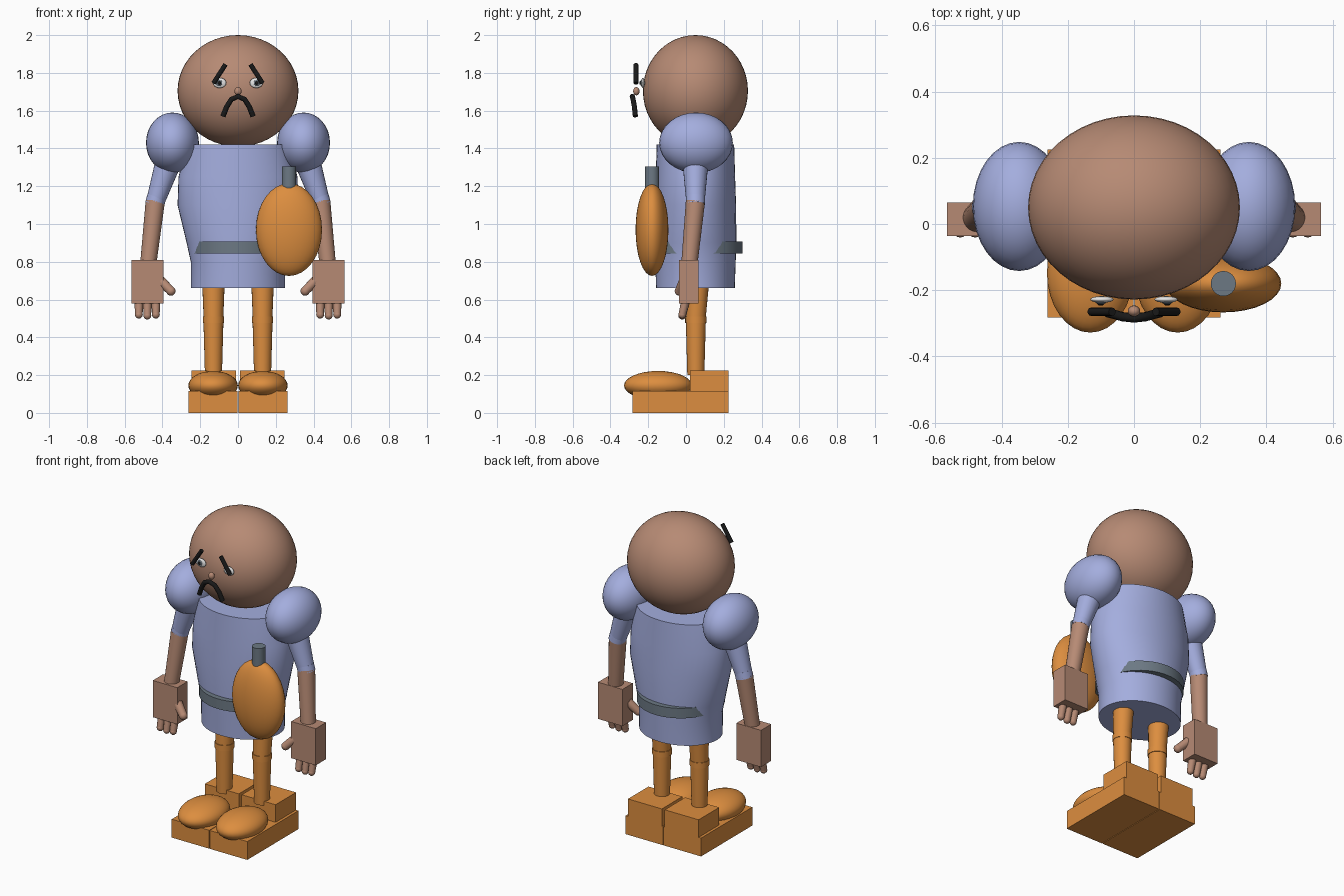
import bpy, bmesh, math
from mathutils import Vector

if "Cube" in bpy.data.objects:
    bpy.data.objects.remove(bpy.data.objects["Cube"])


def material(name, rgb):
    m = bpy.data.materials.new(name)
    m.diffuse_color = (*rgb, 1)
    m.use_nodes = True
    m.node_tree.nodes["Principled BSDF"].inputs["Base Color"].default_value = m.diffuse_color
    return m


SKIN = material("brown skin", (0.47, 0.255, 0.175))
BLUE = material("periwinkle cloth", (0.37, 0.42, 0.73))
ORANGE = material("orange", (0.72, 0.27, 0.05))
GREY = material("slate grey", (0.15, 0.19, 0.23))
BLACK = material("black", (0.01, 0.01, 0.01))
WHITE = material("white", (0.8, 0.8, 0.8))


def finish(ob, name, mat, smooth=True):
    ob.name = name
    ob.data.materials.append(mat)
    if smooth:
        bpy.ops.object.select_all(action='DESELECT')
        ob.select_set(True)
        bpy.context.view_layer.objects.active = ob
        bpy.ops.object.shade_smooth_by_angle(angle=math.radians(35))
    return ob


def ball(name, mat, loc, radii, seg=32):
    bpy.ops.mesh.primitive_uv_sphere_add(segments=seg, ring_count=seg // 2, location=loc)
    ob = bpy.context.object
    ob.scale = radii
    return finish(ob, name, mat)


def box(name, mat, lo, hi):
    lo, hi = Vector(lo), Vector(hi)
    bpy.ops.mesh.primitive_cube_add(size=1, location=(lo + hi) / 2)
    ob = bpy.context.object
    ob.scale = hi - lo
    return finish(ob, name, mat, False)


def rod(name, mat, a, b, ra, rb=None, seg=24):
    a, b = Vector(a), Vector(b)
    bpy.ops.mesh.primitive_cone_add(vertices=seg, radius1=ra, radius2=ra if rb is None else rb,
                                    depth=(b - a).length, location=(a + b) / 2)
    ob = bpy.context.object
    ob.rotation_euler = (b - a).to_track_quat('Z', 'Y').to_euler()
    return finish(ob, name, mat)


def loft(name, mat, sections, cy, seg=48):
    """Stack of elliptical sections (z, rx, ry) with closed ends."""
    bm = bmesh.new()
    rings = []
    for z, rx, ry in sections:
        angles = [2 * math.pi * i / seg for i in range(seg)]
        rings.append([bm.verts.new((rx * math.cos(t), cy + ry * math.sin(t), z)) for t in angles])
    for low, high in zip(rings, rings[1:]):
        for i in range(seg):
            j = (i + 1) % seg
            bm.faces.new((low[i], low[j], high[j], high[i]))
    bm.faces.new(rings[0][::-1])
    bm.faces.new(rings[-1])
    me = bpy.data.meshes.new(name)
    bm.to_mesh(me)
    bm.free()
    ob = bpy.data.objects.new(name, me)
    bpy.context.collection.objects.link(ob)
    return finish(ob, name, mat)


# Head and torso
ball("head", SKIN, (0, 0.05, 1.705), (0.32, 0.278, 0.295), 48)
loft("torso", BLUE, [(0.66, 0.25, 0.208), (0.8, 0.25, 0.213), (0.9, 0.272, 0.217),
                     (1.1, 0.32, 0.215), (1.25, 0.315, 0.21), (1.42, 0.27, 0.205)], 0.05)
# Belt shows only where it pushes through the front and back of the torso
loft("belt", GREY, [(0.845, 0.251, 0.25), (0.908, 0.251, 0.25)], 0.05)

# Flask hanging at the hip
ball("flask", ORANGE, (0.27, -0.18, 0.97), (0.175, 0.087, 0.245))
rod("flask_neck", GREY, (0.27, -0.18, 1.18), (0.27, -0.18, 1.305), 0.038)

# Nose and mouth
ball("nose", SKIN, (0, -0.263, 1.703), (0.019, 0.017, 0.022), 16)
cu = bpy.data.curves.new("mouth", 'CURVE')
cu.dimensions = '3D'
cu.bevel_depth = 0.014
cu.bevel_resolution = 3
cu.use_fill_caps = True
path = [(-0.08, -0.268, 1.57), (-0.06, -0.273, 1.62), (-0.035, -0.28, 1.66), (0, -0.284, 1.675),
        (0.035, -0.28, 1.66), (0.06, -0.273, 1.62), (0.08, -0.268, 1.57)]
sp = cu.splines.new('POLY')
sp.points.add(len(path) - 1)
for p, co in zip(sp.points, path):
    p.co = (*co, 1)
mouth = bpy.data.objects.new("mouth", cu)
bpy.context.collection.objects.link(mouth)
cu.materials.append(BLACK)

for s, side in ((-1, "right"), (1, "left")):
    # Eyes and brows
    ball(f"{side}_eye", WHITE, (s * 0.097, -0.228, 1.747), (0.035, 0.01, 0.027), 24)
    ball(f"{side}_iris", GREY, (s * 0.1, -0.235, 1.747), (0.017, 0.008, 0.017), 16)
    ball(f"{side}_pupil", BLACK, (s * 0.1, -0.241, 1.747), (0.01, 0.006, 0.01), 16)
    rod(f"{side}_brow", BLACK, (s * 0.066, -0.265, 1.845), (s * 0.13, -0.265, 1.745), 0.0125, seg=12)

    # Puffed shoulder, sleeve, cuff and forearm
    ball(f"{side}_shoulder", BLUE, (s * 0.347, 0.053, 1.43), (0.14, 0.195, 0.16))
    rod(f"{side}_sleeve", BLUE, (s * 0.365, 0.05, 1.34), (s * 0.437, 0.05, 1.12), 0.07, 0.049)
    rod(f"{side}_cuff", BLUE, (s * 0.43, 0.05, 1.145), (s * 0.441, 0.05, 1.105), 0.051)
    rod(f"{side}_forearm", SKIN, (s * 0.438, 0.05, 1.12), (s * 0.475, 0.018, 0.79), 0.051, 0.043)

    # Hand
    box(f"{side}_hand", SKIN, (s * 0.395, -0.037, 0.58), (s * 0.565, 0.065, 0.81)).scale.x = 0.17
    for i, (x, z) in enumerate(((0.435, 0.52), (0.48, 0.515), (0.525, 0.52))):
        rod(f"{side}_finger_{i}", SKIN, (s * x, 0, 0.6), (s * x, -0.02, z), 0.024, 0.02, 12)
        ball(f"{side}_fingertip_{i}", SKIN, (s * x, -0.02, z), (0.021, 0.021, 0.021), 12)
    rod(f"{side}_thumb", SKIN, (s * 0.41, -0.01, 0.7), (s * 0.355, -0.035, 0.645), 0.027, 0.024, 12)
    ball(f"{side}_thumb_tip", SKIN, (s * 0.355, -0.035, 0.645), (0.025, 0.025, 0.025), 12)

    # Leg
    x = s * 0.13
    rod(f"{side}_thigh", ORANGE, (x, 0.063, 0.7), (x, 0.052, 0.5), 0.06, 0.052)
    rod(f"{side}_knee_band", ORANGE, (x, 0.052, 0.51), (x, 0.052, 0.475), 0.056)
    rod(f"{side}_shin", ORANGE, (x, 0.052, 0.49), (x, 0.052, 0.2), 0.053, 0.045)

    # Shoe: sole, heel block and rounded toe
    a, b = sorted((s * 0.002, s * 0.262))
    box(f"{side}_sole", ORANGE, (a, -0.282, 0), (b, 0.225, 0.115))
    a, b = sorted((s * 0.01, s * 0.245))
    box(f"{side}_heel", ORANGE, (a, 0.022, 0.115), (b, 0.225, 0.225))
    ball(f"{side}_toe", ORANGE, (s * 0.132, -0.148, 0.145), (0.131, 0.18, 0.077))
